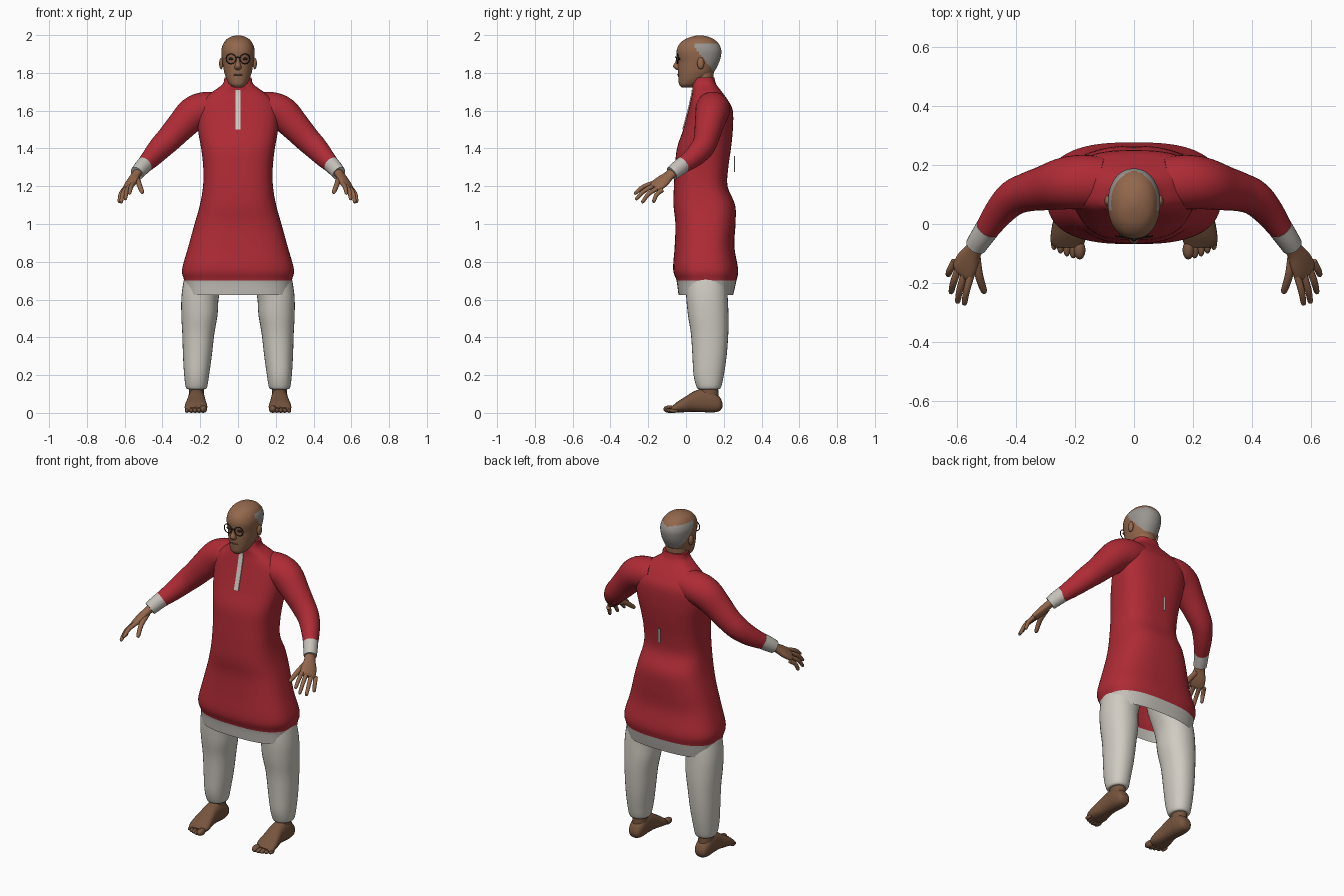
import bpy, bmesh, math
from mathutils import Vector, Matrix

if "Cube" in bpy.data.objects:
    bpy.data.objects.remove(bpy.data.objects["Cube"])

def material(name, rgb):
    m = bpy.data.materials.new(name)
    m.diffuse_color = (*rgb, 1)
    m.use_nodes = True
    m.node_tree.nodes["Principled BSDF"].inputs["Base Color"].default_value = m.diffuse_color
    return m

RED = material("red cloth", (0.43, 0.024, 0.036))
WHITE = material("white cloth", (0.63, 0.60, 0.54))
TRIM = material("trim cloth", (0.56, 0.53, 0.49))
SKIN = material("skin", (0.29, 0.135, 0.072))
FOOT = material("dark skin", (0.18, 0.088, 0.048))
HAIR = material("grey hair", (0.32, 0.30, 0.28))
DARK = material("dark", (0.02, 0.014, 0.011))

def refine(rows, k):
    """Catmull-Rom interpolation between key rows, keeping the keys."""
    out = []
    for i in range(len(rows) - 1):
        a, b, c, d = rows[max(i - 1, 0)], rows[i], rows[i + 1], rows[min(i + 2, len(rows) - 1)]
        for j in range(k):
            t = j / k
            out.append([0.5 * (2 * q + (r - p) * t + (2 * p - 5 * q + 4 * r - s) * t * t
                               + (3 * q - p - 3 * r + s) * t ** 3) for p, q, r, s in zip(a, b, c, d)])
    return out + [list(rows[-1])]

def finish(name, bm, mats):
    bmesh.ops.recalc_face_normals(bm, faces=bm.faces)
    me = bpy.data.meshes.new(name)
    bm.to_mesh(me)
    bm.free()
    ob = bpy.data.objects.new(name, me)
    bpy.context.collection.objects.link(ob)
    for m in mats:
        me.materials.append(m)
    return ob

def loft(name, rings, mats, n=24, e=2.0, caps=(True, True), rule=None):
    """Skin superellipse rings given as (centre, axis a, axis b)."""
    bm = bmesh.new()
    loops = []
    for c, a, b in rings:
        loop = []
        for i in range(n):
            t = 2 * math.pi * i / n
            u, v = math.cos(t), math.sin(t)
            u, v = (math.copysign(abs(w) ** (2 / e), w) for w in (u, v))
            loop.append(bm.verts.new(c + a * u + b * v))
        loops.append(loop)
    for p, q in zip(loops, loops[1:]):
        for i in range(n):
            j = (i + 1) % n
            bm.faces.new((p[i], p[j], q[j], q[i]))
    if caps[0]:
        bm.faces.new(loops[0])
    if caps[1]:
        bm.faces.new(loops[-1])
    if rule:
        for f in bm.faces:
            f.material_index = rule(f.calc_center_median())
    return finish(name, bm, mats)

def stack(name, rows, mats, k=4, axis="z", **kw):
    """Rows are (level, centre x, half width, near, far), stacked along z or y."""
    rings = []
    for l, cx, rx, lo, hi in refine(rows, k):
        m, h = (lo + hi) / 2, (hi - lo) / 2
        c, b = ((cx, m, l), (0, h, 0)) if axis == "z" else ((cx, l, m), (0, 0, h))
        rings.append((Vector(c), Vector((rx, 0, 0)), Vector(b)))
    return loft(name, rings, mats, **kw)

def tube(name, rows, mats, s=1, side=(0, 0, 1), k=4, **kw):
    """Rows are (x, y, z, radius a, radius b) along a path, mirrored by s."""
    pts = refine([(r[0] * s, *r[1:]) for r in rows], k)
    ps = [Vector(p[:3]) for p in pts]
    ref = Vector((side[0] * s, side[1], side[2]))
    rings = []
    for i, p in enumerate(pts):
        t = (ps[min(i + 1, len(ps) - 1)] - ps[max(i - 1, 0)]).normalized()
        a = (ref - t * ref.dot(t)).normalized()
        rings.append((ps[i], a * p[3], t.cross(a) * p[4]))
    return loft(name, rings, mats, **kw)

def ball(name, loc, scale, mats):
    bm = bmesh.new()
    bmesh.ops.create_uvsphere(bm, u_segments=16, v_segments=10, radius=1,
                              matrix=Matrix.Translation(loc) @ Matrix.Diagonal((*scale, 1)))
    return finish(name, bm, mats)

# Tunic body with a pale hem, open underneath
TORSO = [(0.625, 0, .277, -.04, .25), (0.70, 0, .285, -.05, .267), (0.76, 0, .296, -.068, .276),
         (0.88, 0, .263, -.06, .256), (1.0, 0, .23, -.056, .262), (1.1, 0, .202, -.066, .26),
         (1.2, 0, .185, -.064, .22), (1.3, 0, .184, -.058, .224), (1.4, 0, .195, -.048, .238),
         (1.5, 0, .212, -.015, .248), (1.6, 0, .215, .012, .248), (1.655, 0, .19, .025, .222),
         (1.70, 0, .135, .034, .19), (1.74, 0, .082, .034, .16), (1.775, 0, .072, .042, .15)]
stack("tunic", TORSO, [RED, TRIM], n=64, e=2.7, caps=(False, True),
      rule=lambda c: 1 if c.z < 0.70 else 0)

# Button placket that follows the chest, and the small plate behind the back
strip = [r for r in refine(TORSO, 4) if 1.495 < r[0] < 1.715]
bm = bmesh.new()
pairs = [[bm.verts.new((x, r[3] - .005, r[0])) for x in (-.014, .014)] for r in strip]
faces = [bm.faces.new((p[0], p[1], q[1], q[0])) for p, q in zip(pairs, pairs[1:])]
ext = bmesh.ops.extrude_face_region(bm, geom=faces)
bmesh.ops.translate(bm, vec=(0, .009, 0), verts=[v for v in ext["geom"] if isinstance(v, bmesh.types.BMVert)])
finish("placket", bm, [WHITE])
bm = bmesh.new()
bmesh.ops.create_cube(bm, size=1, matrix=Matrix.Translation((0, .257, 1.318)) @ Matrix.Diagonal((.014, .004, .085, 1)))
finish("back_plate", bm, [TRIM])

# Neck and head, with a horseshoe of hair
stack("neck", [(1.70, 0, .064, .04, .15), (1.76, 0, .062, .035, .145), (1.84, 0, .06, .04, .15)], [SKIN])

def hair_rule(c):
    low = max(1.815, 1.93 - (c.y - .05) * 1.25)
    return 1 if c.y > .05 and low < c.z < 1.957 - .25 * max(0, .05 - abs(c.x)) else 0

stack("head", [(1.722, 0, .022, -.022, .03), (1.738, 0, .044, -.036, .07), (1.765, 0, .06, -.04, .11),
               (1.80, 0, .072, -.042, .145), (1.83, 0, .078, -.043, .163), (1.86, 0, .083, -.043, .177),
               (1.89, 0, .087, -.049, .185), (1.92, 0, .088, -.049, .187), (1.95, 0, .08, -.037, .176),
               (1.975, 0, .063, -.01, .152), (1.99, 0, .04, .025, .122), (1.998, 0, .013, .058, .09)],
      [SKIN, HAIR], n=64, e=2.15, k=5, rule=hair_rule)
stack("nose", [(1.89, 0, .008, -.05, -.02), (1.862, 0, .01, -.055, -.02), (1.837, 0, .017, -.068, -.02),
               (1.823, 0, .017, -.06, -.02), (1.815, 0, .009, -.047, -.02)], [SKIN], n=16)
tube("mouth", [(-.025, -.037, 1.789, .003, .003), (0, -.043, 1.791, .004, .004),
               (.025, -.037, 1.789, .003, .003)], [FOOT], n=8)
tube("glasses_bridge", [(-.012, -.049, 1.88, .003, .003), (0, -.056, 1.884, .003, .003),
                        (.012, -.049, 1.88, .003, .003)], [DARK], n=8)

# Everything that comes in left and right pairs
for s, tag in ((1, "left"), (-1, "right")):
    ball(f"{tag}_eye", (.036 * s, -.037, 1.874), (.015, .006, .007), [DARK])
    ball(f"{tag}_ear", (.089 * s, .078, 1.85), (.011, .019, .031), [SKIN])
    bpy.ops.mesh.primitive_torus_add(major_segments=28, minor_segments=6, major_radius=.026, minor_radius=.0026,
                                     location=(.037 * s, -.045, 1.874), rotation=(math.pi / 2, 0, .15 * s))
    bpy.context.object.name = f"{tag}_glasses_rim"
    bpy.context.object.data.materials.append(DARK)

    # Sleeve and cuff
    tube(f"{tag}_sleeve", [(.10, .14, 1.625, .075, .085), (.17, .142, 1.61, .09, .092), (.235, .137, 1.585, .09, .088),
                           (.30, .122, 1.52, .079, .076), (.36, .108, 1.455, .07, .066), (.41, .087, 1.405, .064, .06),
                           (.46, .035, 1.35, .054, .05), (.515, -.045, 1.293, .038, .036)],
         [RED], s, n=32)
    tube(f"{tag}_cuff", [(.495, -.015, 1.315, .044, .042), (.517, -.047, 1.29, .042, .039), (.535, -.075, 1.268, .038, .036)],
         [TRIM], s)

    # Hand: palm, fingers and thumb
    across = (.6, .5, -.35)
    tube(f"{tag}_palm", [(.52, -.055, 1.285, .03, .026), (.543, -.09, 1.256, .031, .022), (.562, -.125, 1.226, .043, .022),
                         (.578, -.158, 1.202, .045, .017), (.584, -.17, 1.193, .036, .01)], [SKIN], s, across)
    fingers = {"index": ((.55, -.168, 1.218), (.575, -.275, 1.16)), "middle": ((.572, -.165, 1.205), (.598, -.268, 1.13)),
               "ring": ((.593, -.15, 1.19), (.62, -.235, 1.113)), "little": ((.606, -.126, 1.18), (.63, -.175, 1.115)),
               "thumb": ((.535, -.10, 1.245), (.506, -.235, 1.165))}
    for f, (a, b) in fingers.items():
        a, b = Vector(a), Vector(b)
        mid = (a + b) / 2 + Vector((.004, -.005, .008))
        r = .014 if f == "thumb" else .0115
        tube(f"{tag}_{f}_finger", [(*a, r * 1.1, r * 1.1), (*mid, r, r), (*a.lerp(b, .92), r * .8, r * .8), (*b, r * .3, r * .3)],
             [SKIN], s, across, k=3, n=12)

    # Trouser leg gathered at the ankle
    stack(f"{tag}_trouser_leg", [(.125, .22 * s, .042, .07, .17), (.135, .22 * s, .056, .057, .185),
                                 (.20, .219 * s, .066, .04, .2), (.30, .215 * s, .076, .034, .215),
                                 (.42, .21 * s, .085, .026, .224), (.52, .204 * s, .096, .01, .225),
                                 (.63, .198 * s, .1, 0, .22), (.76, .16 * s, .115, -.005, .215),
                                 (.90, .12 * s, .115, 0, .21)], [WHITE], n=32, e=2.2)

    # Bare foot with toes
    stack(f"{tag}_ankle", [(.06, .22 * s, .042, .07, .175), (.16, .22 * s, .038, .075, .168)], [FOOT])
    stack(f"{tag}_foot", [(.192, .22 * s, .018, .03, .055), (.178, .22 * s, .036, .01, .085),
                          (.14, .22 * s, .045, .002, .115), (.09, .22 * s, .045, .004, .128),
                          (.04, .22 * s, .047, .006, .113), (0, .222 * s, .054, .004, .088),
                          (-.04, .222 * s, .06, .002, .063), (-.065, .224 * s, .056, .003, .043),
                          (-.08, .22 * s, .045, .008, .03)], [FOOT], axis="y", e=2.4)
    for i in range(5):
        r = .02 if i == 0 else .0145 - .0008 * i
        ball(f"{tag}_toe_{i + 1}", ((.184 + .0215 * i) * s, -.088 + .003 * i * i / 2, r),
             (r, .032 - .002 * i, r), [FOOT])

# Smooth shading with crisp edges kept
bpy.ops.object.select_all(action="SELECT")
bpy.context.view_layer.objects.active = bpy.data.objects["tunic"]
bpy.ops.object.shade_smooth_by_angle(angle=math.radians(45))
